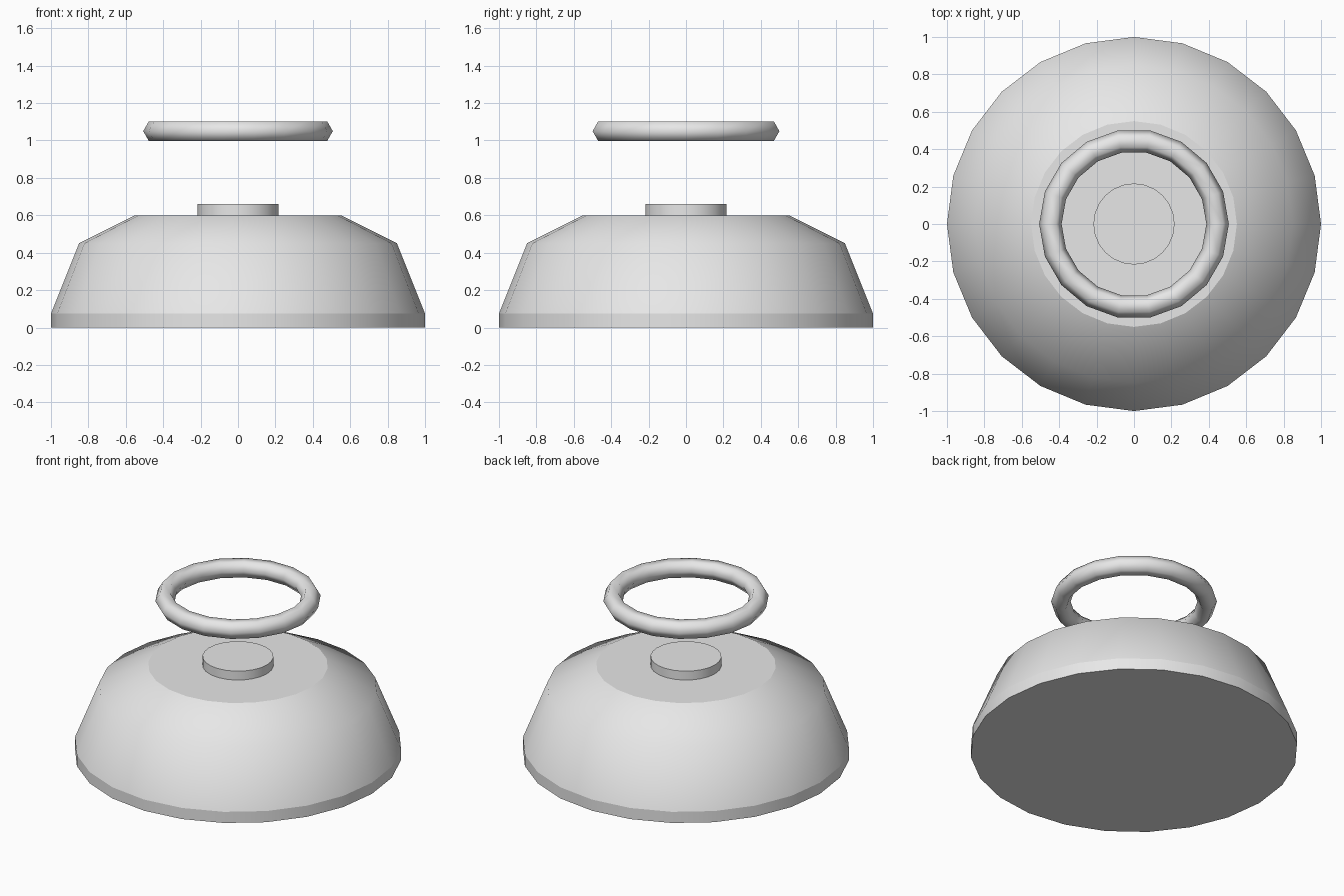
import bpy, bmesh, math

if "Cube" in bpy.data.objects:
    bpy.data.objects.remove(bpy.data.objects["Cube"])

grey = bpy.data.materials.new("light_grey")
grey.diffuse_color = (0.8, 0.8, 0.8, 1)
grey.use_nodes = True
grey.node_tree.nodes["Principled BSDF"].inputs["Base Color"].default_value = grey.diffuse_color


def lathe(name, profile, sides, sharp_rings=()):
    """Closed solid of revolution, with flat caps and chosen sharp rings."""
    bm = bmesh.new()
    rings = [[bm.verts.new((r * math.cos(2 * math.pi * i / sides),
                            r * math.sin(2 * math.pi * i / sides), z))
              for i in range(sides)] for r, z in profile]
    for low, high in zip(rings, rings[1:]):
        for i in range(sides):
            j = (i + 1) % sides
            bm.faces.new((low[i], low[j], high[j], high[i])).smooth = True
    bm.faces.new(rings[0][::-1])
    bm.faces.new(rings[-1])
    for k in {0, len(rings) - 1, *sharp_rings}:
        for i in range(sides):
            bm.edges.get((rings[k][i], rings[k][(i + 1) % sides])).smooth = False
    mesh = bpy.data.meshes.new(name)
    bm.to_mesh(mesh)
    bm.free()
    mesh.materials.append(grey)
    obj = bpy.data.objects.new(name, mesh)
    bpy.context.collection.objects.link(obj)
    return obj


# Wide domed base with an upright rim
lathe("base", [(1.0, 0), (1.0, 0.075), (0.85, 0.45), (0.55, 0.6)], 24, (1,))

# Low round button on the flat top
lathe("button", [(0.217, 0.6), (0.217, 0.66)], 24)

# Floating ring with a six-sided tube
bpy.ops.mesh.primitive_torus_add(location=(0, 0, 1.05), major_segments=18,
                                 minor_segments=6, major_radius=0.447,
                                 minor_radius=0.06)
ring = bpy.context.object
ring.name = "floating_ring"
ring.data.materials.append(grey)
bpy.ops.object.shade_smooth()
